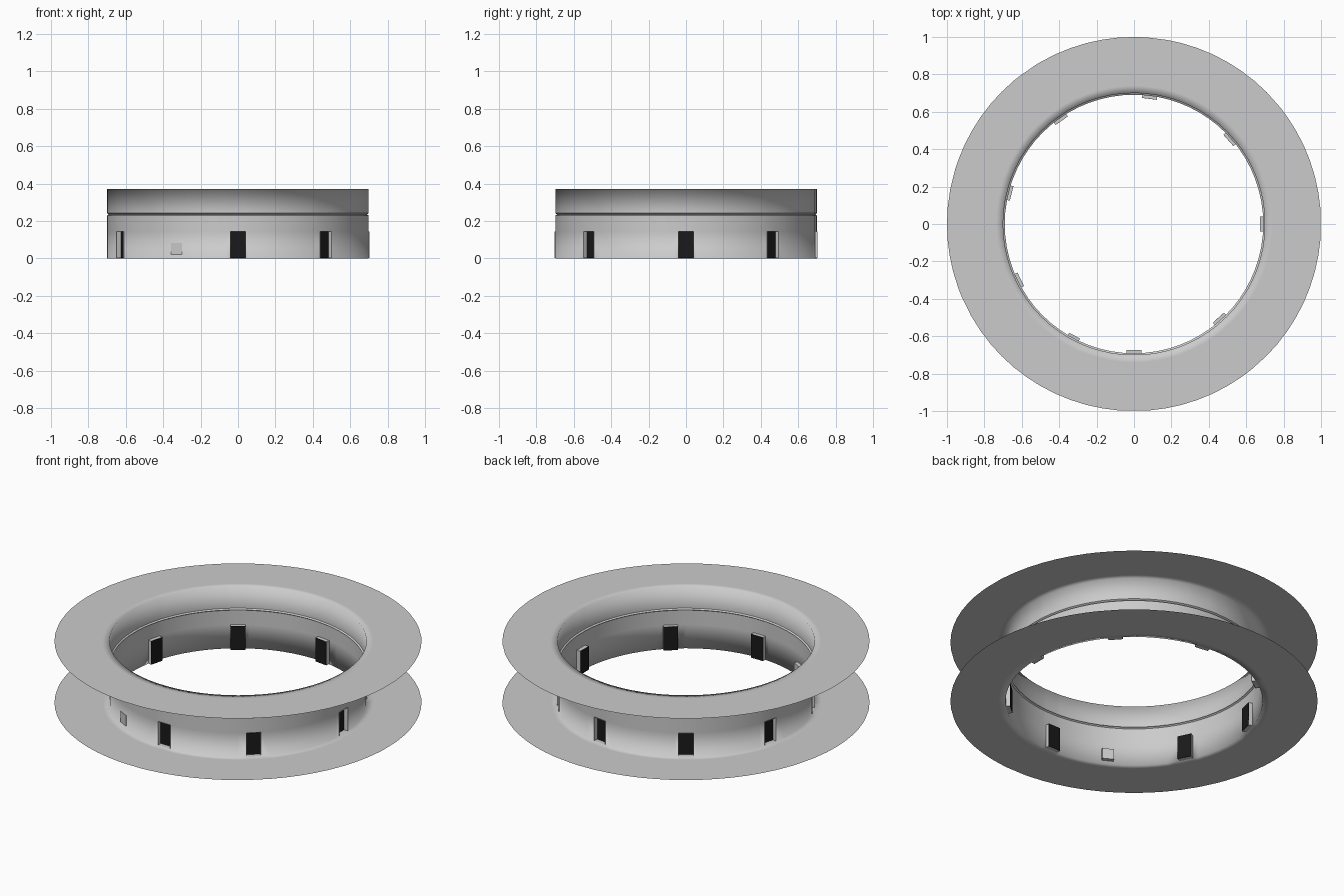
import bpy, bmesh, math
from mathutils import Matrix

if "Cube" in bpy.data.objects:
    bpy.data.objects.remove(bpy.data.objects["Cube"])

WALL = 0.70
SLOTS = [-154, -90, -48, 0, 41.5, 83, 125, 166]   # slot directions in degrees
HALF_W, SLOT_TOP = 0.04, 0.143
half = math.degrees(HALF_W / WALL)


def make_object(name, bm, smooth=False, mat=None):
    mesh = bpy.data.meshes.new(name)
    bm.to_mesh(mesh)
    bm.free()
    for p in mesh.polygons:
        p.use_smooth = smooth
    if mat:
        mesh.materials.append(mat)
    ob = bpy.data.objects.new(name, mesh)
    bpy.context.collection.objects.link(ob)
    return ob


def offset(a, b):
    return (a - b + 180) % 360 - 180


def in_slot(a, margin):
    return any(abs(offset(a, s)) < half + margin for s in SLOTS)


# Flanged ring shell: one thin sheet revolved about z, with slots left open
angles = [i * 5 for i in range(72) if not in_slot(i * 5, 0.8)]
angles += [(s + d) % 360 for s in SLOTS for d in (-half, half)]
angles.sort()
profile = [(1, 0), (0.74, 0), (WALL, 0), (WALL, SLOT_TOP), (WALL, 0.229),
           (0.691, 0.235), (WALL, 0.241), (WALL, 0.37), (0.74, 0.37), (1, 0.37)]
bm = bmesh.new()
rings = [[bm.verts.new((r * math.cos(math.radians(a)), r * math.sin(math.radians(a)), z))
          for r, z in profile] for a in angles]
for i, a in enumerate(angles):
    j = (i + 1) % len(angles)
    mid = a + ((angles[j] - a) % 360) / 2
    for k in range(len(profile) - 1):
        if k == 2 and in_slot(mid, -0.1):
            continue
        bm.faces.new((rings[i][k + 1], rings[i][k], rings[j][k], rings[j][k + 1]))
# keep the groove crisp
for e in bm.edges:
    if all(0.22 < v.co.z < 0.25 for v in e.verts) and abs(e.verts[0].co.z - e.verts[1].co.z) < 1e-4:
        e.smooth = False
make_object("flanged_ring", bm, smooth=True)

black = bpy.data.materials.new("black_panel")
black.diffuse_color = (0.01, 0.01, 0.01, 1)
black.use_nodes = True
black.node_tree.nodes["Principled BSDF"].inputs["Base Color"].default_value = black.diffuse_color


def box(name, deg, r0, r1, width, z0, z1, mat=None, open_ends=False):
    bm = bmesh.new()
    bmesh.ops.create_cube(bm, size=1)
    if open_ends:
        bmesh.ops.delete(bm, geom=[f for f in bm.faces if abs(f.normal.x) > 0.5], context='FACES')
    bm.transform(Matrix.Rotation(math.radians(deg), 4, 'Z')
                 @ Matrix.Translation(((r0 + r1) / 2, 0, (z0 + z1) / 2))
                 @ Matrix.Diagonal((r1 - r0, width, z1 - z0, 1)))
    return make_object(name, bm, mat=mat)


# Recessed slots: pale sleeve through the wall, closed by a black inner panel
for n, s in enumerate(SLOTS):
    box(f"slot_sleeve_{n}", s, 0.675, 0.703, 2 * HALF_W, 0.002, SLOT_TOP, open_ends=True)
    box(f"slot_panel_{n}", s, 0.674, 0.677, 2 * HALF_W, 0.002, SLOT_TOP, mat=black)

# Small grey square block set in the wall
box("small_block", -118, 0.676, 0.702, 0.066, 0.02, 0.083)
